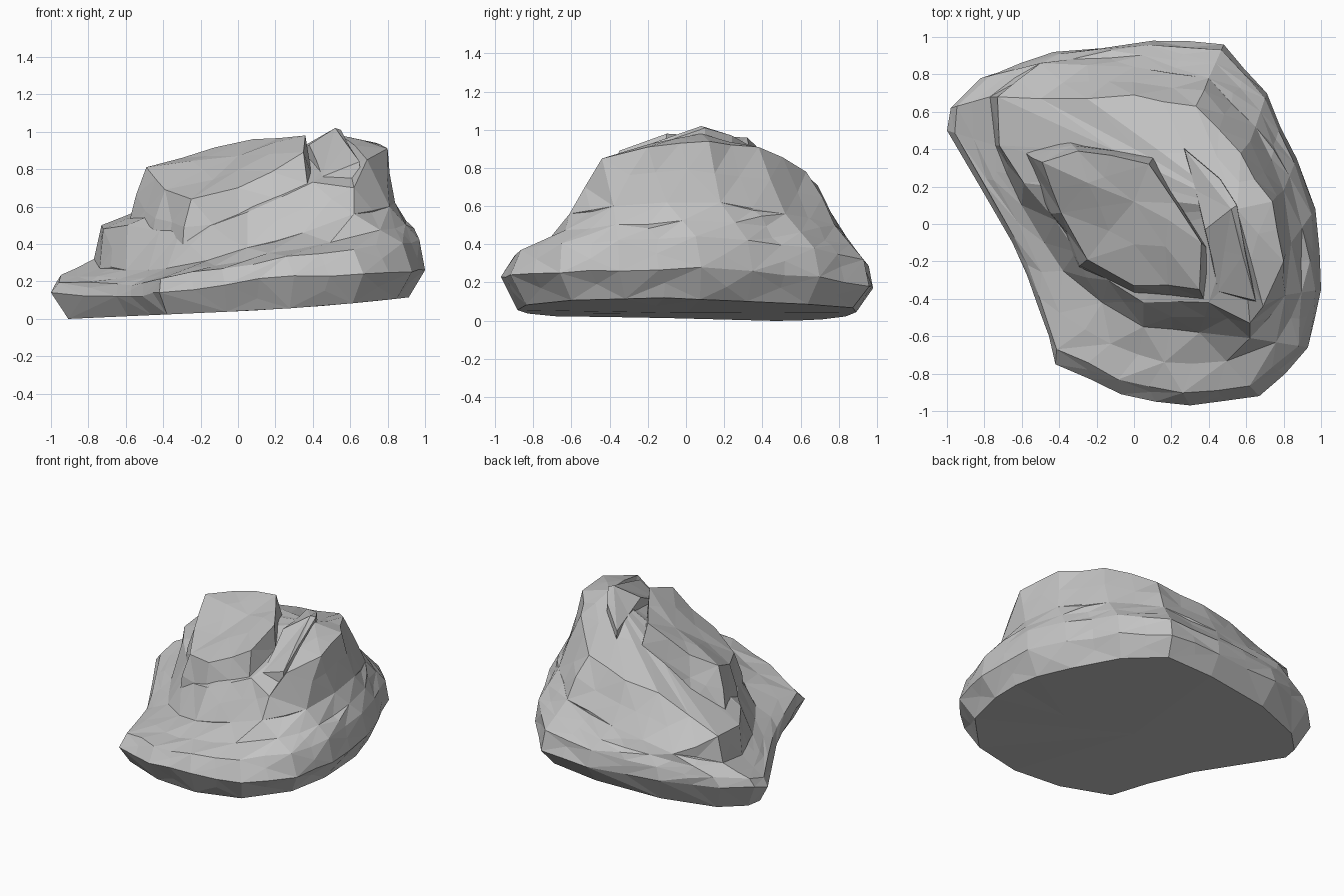
import bpy
import bmesh
import random
from mathutils import Vector

random.seed(4)

default_cube = bpy.data.objects.get("Cube")
if default_cube:
    bpy.data.objects.remove(default_cube, do_unlink=True)

# One plain stone colour
stone = bpy.data.materials.new("grey_stone")
stone.use_nodes = True
stone_colour = (0.55, 0.55, 0.55, 1)
stone.diffuse_color = stone_colour
shader = next(n for n in stone.node_tree.nodes if n.type == "BSDF_PRINCIPLED")
shader.inputs["Base Color"].default_value = stone_colour
shader.inputs["Roughness"].default_value = 0.9


def points(rows):
    return [Vector(row) for row in rows]


def spread(ring, centre, scale, drop):
    """Copy a ring, scaled sideways about a centre and lowered."""
    moved = []
    for p in ring:
        q = centre + (p - centre) * scale
        q.z = p.z - drop
        moved.append(q)
    return moved


def blend(lower, upper, amount, lift, tilt):
    """Ring part way between two rings, bulged upward and more so to the left side."""
    ring = [a.lerp(b, amount) for a, b in zip(lower, upper)]
    for p in ring:
        p.z += lift + tilt * p.x
    return ring


def rock_layer(name, rings, bottom, peak, rough):
    """Loft stacked rings, close both ends with fans and roughen the facets."""
    bm = bmesh.new()
    loops = [[bm.verts.new(p) for p in ring] for ring in rings]
    count = len(loops[0])
    for low, high in zip(loops, loops[1:]):
        for i in range(count):
            j = (i + 1) % count
            bm.faces.new((low[i], low[j], high[j], high[i]))
    for loop, tip in ((loops[0], bottom), (loops[-1], peak)):
        middle = bm.verts.new(tip)
        for i in range(count):
            bm.faces.new((loop[i], loop[(i + 1) % count], middle))
    bmesh.ops.triangulate(bm, faces=bm.faces[:])
    long_edges = [e for e in bm.edges if e.calc_length() > 0.3]
    made = bmesh.ops.subdivide_edges(bm, edges=long_edges, cuts=1)
    for v in made["geom_inner"]:
        if isinstance(v, bmesh.types.BMVert) and v.co.z > 0.1:
            v.co += Vector([random.uniform(-rough, rough) for _ in range(3)])
    bmesh.ops.triangulate(bm, faces=bm.faces[:])
    bmesh.ops.recalc_face_normals(bm, faces=bm.faces[:])
    mesh = bpy.data.meshes.new(name)
    bm.to_mesh(mesh)
    bm.free()
    mesh.materials.append(stone)
    layer = bpy.data.objects.new(name, mesh)
    bpy.context.collection.objects.link(layer)
    return layer


# Widest outline of the base, clockwise from the low left tip
rim = points([
    (-1, .5, .14), (-.98, .62, .18), (-.82, .78, .19), (-.43, .92, .19),
    (.1, .98, .17), (.48, .96, .18), (.71, .7, .23), (.87, .35, .26),
    (.97, .08, .28), (1, -.35, .26), (.93, -.66, .25), (.67, -.92, .24),
    (.3, -.97, .23), (-.07, -.91, .18), (-.42, -.75, .14),
    (-.51, -.45, .12), (-.65, -.1, .12)])

# Ledge where the upper mass rises from the base
ledge = points([
    (-.74, .42, .27), (-.77, .68, .32), (-.5, .86, .38), (-.25, .85, .41),
    (0, .84, .44), (.4, .78, .5), (.65, .52, .56), (.8, .18, .62),
    (.84, -.1, .62), (.81, -.38, .6), (.62, -.61, .56), (.35, -.58, .46),
    (.05, -.55, .38), (-.17, -.42, .31), (-.38, -.25, .27),
    (-.48, -.1, .26), (-.6, .1, .26)])

# Upper edge of the main mass
crest = points([
    (-.72, .42, .48), (-.73, .68, .5), (-.5, .67, .58), (-.25, .67, .68),
    (0, .69, .71), (.33, .63, .78), (.57, .38, .91), (.74, .12, .94),
    (.8, -.2, .91), (.69, -.44, .85), (.62, -.53, .7), (.4, -.42, .73),
    (.05, -.42, .57), (-.14, -.3, .5), (-.31, -.15, .46),
    (-.42, .02, .47), (-.59, .22, .5)])

# Base slab with undercut edge and a rounded shoulder
underside = spread(rim, Vector((.03, 0, 0)), .91, 0)
for p in underside:
    p.z = .04 + .045 * p.x + .04 * max(p.x, 0) ** 2
shoulder = blend(rim, ledge, .16, .07, .04)
slope = blend(rim, ledge, .55, .035, .025)
rock_layer("base_slab", [underside, rim, shoulder, slope, ledge],
           (0, 0, .04), (.1, .1, .45), .012)

# Main mass, rising to the summit
sunk_ledge = spread(ledge, Vector((0, 0, 0)), .97, .06)
rock_layer("main_mass", [sunk_ledge, ledge, crest],
           (.1, .1, .3), (.55, .08, .98), .012)

# Front crag with a steep wall
crag_top = points([
    (-.49, .33, .81), (-.3, .39, .86), (.08, .32, .96), (.36, -.1, .98),
    (.35, -.35, .89), (0, -.33, .7), (-.25, -.19, .64), (-.39, .06, .69)])
crag_foot = spread(crag_top, Vector((0, .05, 0)), 1.2, .32)
rock_layer("front_crag", [crag_foot, crag_top],
           (0, .1, .4), (0, .12, .87), .015)

# Summit slab, whose right edge makes a shallow groove
slab_top = points([
    (.27, .4, .88), (.46, .24, .97), (.55, .1, 1.01), (.65, -.41, .84),
    (.45, -.36, .76), (.38, -.03, .93)])
slab_foot = spread(slab_top, Vector((.48, 0, 0)), 1.04, .16)
rock_layer("summit_slab", [slab_foot, slab_top],
           (.48, .05, .7), (.52, .08, 1.02), .005)
